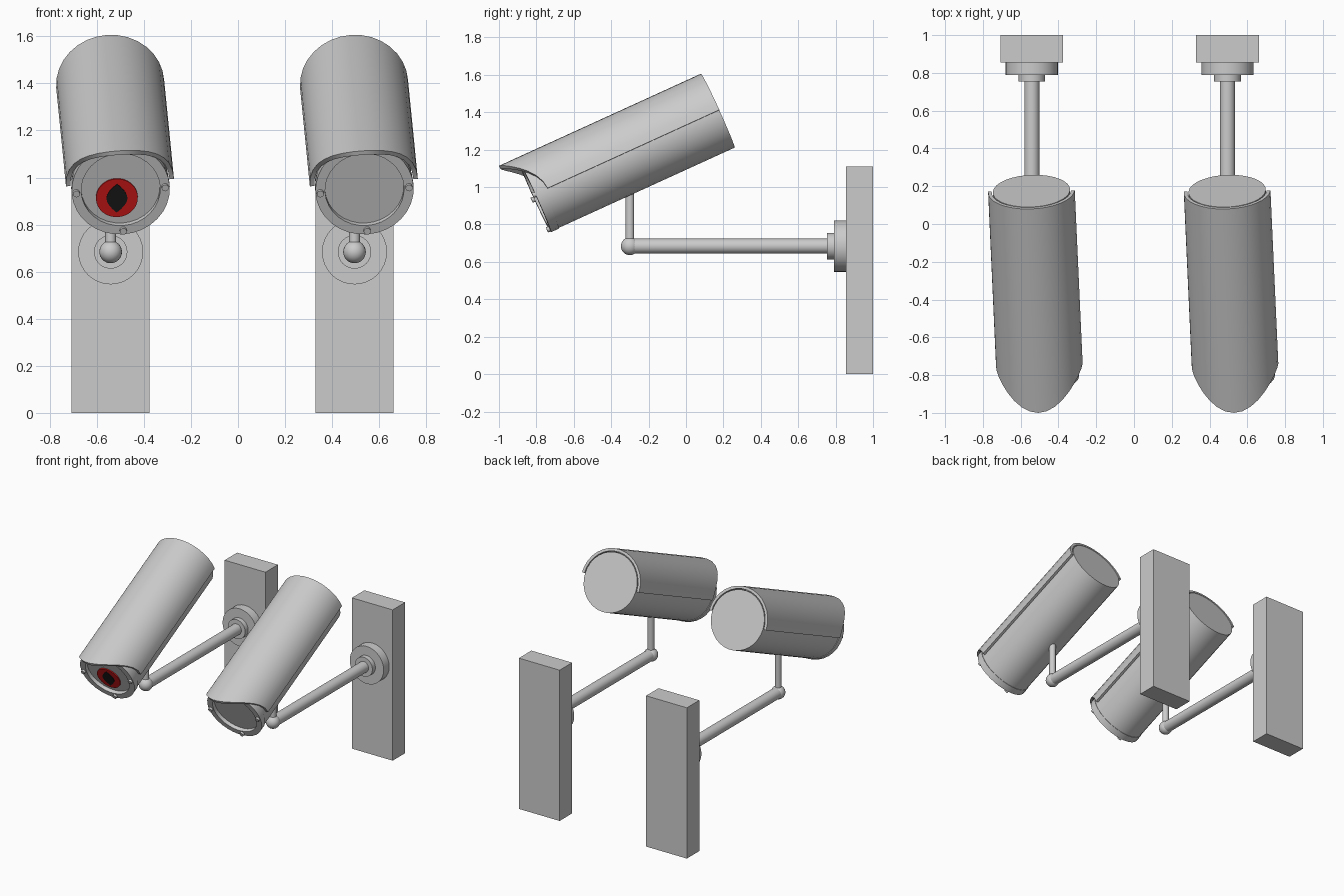
import bpy, bmesh
from math import sin, cos, pi, radians
from mathutils import Matrix, Vector

if "Cube" in bpy.data.objects:
    bpy.data.objects.remove(bpy.data.objects["Cube"])

SPACING = 1.036
SEG = 32


def finish(name, bm, matrix, colour=None, smooth=True):
    bmesh.ops.remove_doubles(bm, verts=bm.verts, dist=1e-5)
    bmesh.ops.recalc_face_normals(bm, faces=bm.faces)
    me = bpy.data.meshes.new(name)
    bm.to_mesh(me)
    bm.free()
    ob = bpy.data.objects.new(name, me)
    bpy.context.collection.objects.link(ob)
    ob.matrix_world = matrix
    if colour:
        mat = bpy.data.materials.new(name + "_colour")
        mat.diffuse_color = colour
        mat.use_nodes = True
        mat.node_tree.nodes["Principled BSDF"].inputs["Base Color"].default_value = mat.diffuse_color
        me.materials.append(mat)
    if smooth:
        bpy.ops.object.select_all(action='DESELECT')
        ob.select_set(True)
        bpy.context.view_layer.objects.active = ob
        bpy.ops.object.shade_smooth_by_angle(angle=radians(35))
    return ob


def skin(rings, closed):
    """Faces between successive rings of points."""
    bm = bmesh.new()
    rows = [[bm.verts.new(p) for p in ring] for ring in rings]
    n = len(rows[0])
    pairs = list(zip(rows, rows[1:])) + ([(rows[-1], rows[0])] if closed else [])
    for a, b in pairs:
        for i in range(n):
            j = (i + 1) % n
            bm.faces.new((a[i], a[j], b[j], b[i]))
    return bm, rows


def lathe(name, profile, matrix, colour=None, seg=SEG):
    """Revolve (radius, y) points about the local y axis."""
    rings = [[(max(r, 1e-7) * cos(2 * pi * i / seg), y, max(r, 1e-7) * sin(2 * pi * i / seg))
              for i in range(seg)] for r, y in profile]
    bm, _ = skin(rings, False)
    return finish(name, bm, matrix, colour)


def rod(name, r, y0, y1, matrix, colour=None, seg=SEG):
    return lathe(name, [(0, y0), (r, y0), (r, y1), (0, y1)], matrix, colour, seg)


def sun_shield(matrix):
    """Half-tube hood whose front edge sweeps forward to a peak on top."""
    rings = []
    for i in range(17):
        a = pi * i / 16
        front = -(1.01 + 0.177 * sin(a) ** 2)
        rings.append([(r * cos(a), y, r * sin(a))
                      for r, y in ((0.23, 0), (0.23, front), (0.211, front), (0.211, 0))])
    bm, rows = skin(rings, False)
    bm.faces.new(rows[0])
    bm.faces.new(rows[-1])
    finish("sun_shield", bm, matrix)


def slit_pupil(matrix):
    """Upright pointed oval, extruded slightly."""
    half, wide = 0.066, 0.045
    ts = [-1 + i / 4 for i in range(9)]
    right = [(wide * (1 - abs(t) ** 1.8), half * t) for t in ts]
    outline = right + [(-x, z) for x, z in right[-2:0:-1]]
    bm, rows = skin([[(x, y, z) for x, z in outline] for y in (0, -0.006)], False)
    for row in rows:
        bm.faces.new(row)
    finish("eye_pupil", bm, matrix, (0.01, 0.01, 0.01, 1), False)


for k in range(2):
    # Wall mount and arm
    x = -0.541 + k * SPACING
    bm = bmesh.new()
    bmesh.ops.create_cube(bm, size=1)
    bmesh.ops.scale(bm, vec=(0.332, 0.145, 1.11), verts=bm.verts)
    finish("wall_plate", bm, Matrix.Translation((x, 0.9275, 0.555)), smooth=False)
    mount = Matrix.Translation((x, 0, 0.684))
    rod("mount_flange", 0.138, 0.79, 0.86, mount)
    rod("mount_collar", 0.071, 0.755, 0.795, mount)
    rod("arm", 0.04, -0.3, 0.76, mount)
    joint = Matrix.Translation((x, -0.3, 0.684))
    bm = bmesh.new()
    bmesh.ops.create_uvsphere(bm, u_segments=24, v_segments=16, radius=0.048)
    finish("elbow_ball", bm, joint)
    rod("upright_post", 0.023, 0, 0.32, joint @ Matrix.Rotation(pi / 2, 4, 'X'), seg=20)

    # Camera head: local y runs from the front towards the back cap
    head = (Matrix.Translation((-0.543 + k * SPACING, 0.175, 1.397))
            @ Matrix.Rotation(radians(2.6), 4, 'Z')
            @ Matrix.Rotation(radians(24.5), 4, 'X')
            @ Matrix.Rotation(radians(-4.3), 4, 'Y'))
    rod("camera_body", 0.205, 0, -1.04, head)
    sun_shield(head)
    lathe("front_bezel", [(0.168, -1.035), (0.209, -1.035), (0.209, -1.082),
                          (0.168, -1.082), (0.168, -1.035)], head)
    rod("front_glass", 0.169, -1.03, -1.055, head)
    for a in (0, pi, 1.5 * pi):
        bolt = head @ Matrix.Translation((0.189 * cos(a), 0, 0.189 * sin(a)))
        rod("bezel_bolt", 0.015, -1.075, -1.097, bolt, seg=12)

    # Red eye on the left camera only
    if k == 0:
        eye = head @ Matrix.Translation((-0.018, -1.05, -0.047))
        rod("eye_iris", 0.089, 0, -0.012, eye, (0.65, 0.01, 0.01, 1))
        slit_pupil(eye @ Matrix.Translation((0, -0.01, 0)) @ Matrix.Rotation(radians(4.3), 4, 'Y'))
